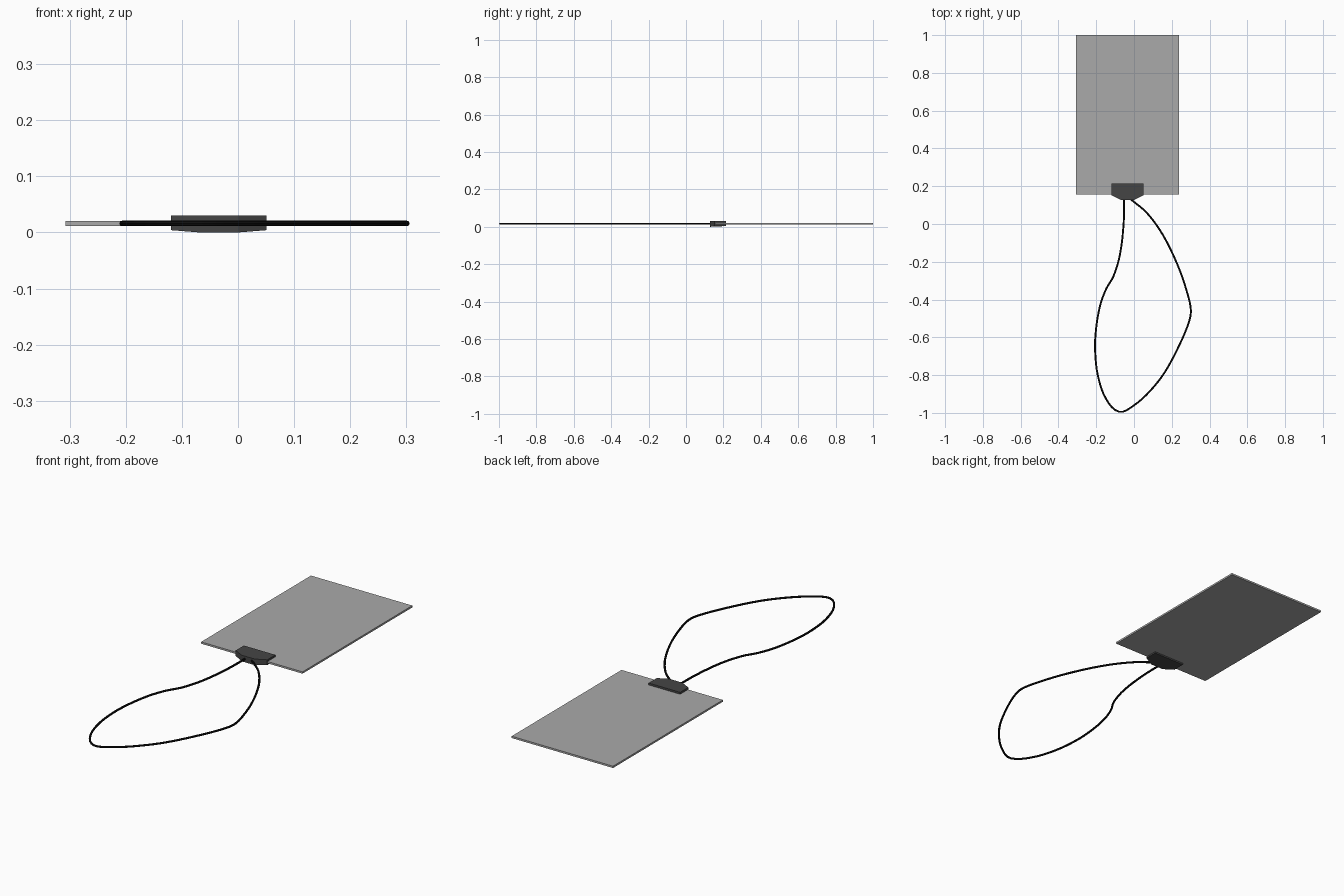
import bpy, bmesh
from mathutils import Vector

if "Cube" in bpy.data.objects:
    bpy.data.objects.remove(bpy.data.objects["Cube"])


def paint(obj, name, color):
    mat = bpy.data.materials.new(name)
    mat.diffuse_color = color
    mat.use_nodes = True
    mat.node_tree.nodes["Principled BSDF"].inputs["Base Color"].default_value = mat.diffuse_color
    obj.data.materials.append(mat)


def loft(name, rings):
    """Closed solid through rings of equal vertex count, listed bottom to top."""
    bm = bmesh.new()
    loops = [[bm.verts.new(p) for p in ring] for ring in rings]
    n = len(loops[0])
    for a, b in zip(loops, loops[1:]):
        for i in range(n):
            j = (i + 1) % n
            bm.faces.new((a[i], a[j], b[j], b[i]))
    bm.faces.new(loops[0])
    bm.faces.new(loops[-1])
    bmesh.ops.recalc_face_normals(bm, faces=bm.faces)
    mesh = bpy.data.meshes.new(name)
    bm.to_mesh(mesh)
    bm.free()
    obj = bpy.data.objects.new(name, mesh)
    bpy.context.collection.objects.link(obj)
    return obj


# Thin badge card
card_outline = [(-0.307, 0.155), (0.239, 0.155), (0.239, 1.0), (-0.307, 1.0)]
card = loft("card", [[(x, y, z) for x, y in card_outline] for z in (0.0115, 0.0205)])
paint(card, "card_grey", (0.4, 0.4, 0.4, 0.7))

# Clip: chamfered front corners, underside sloping down toward the front middle
clip_outline = [(-0.119, 0.215, 0.004), (-0.119, 0.152, 0.004), (-0.069, 0.127, 0.0),
                (0.001, 0.127, 0.0), (0.051, 0.152, 0.004), (0.051, 0.215, 0.004)]
clip = loft("clip", [[(x, y, z) for x, y, z in clip_outline],
                     [(x, y, 0.03) for x, y, z in clip_outline]])
paint(clip, "clip_dark", (0.06, 0.06, 0.06, 1))

# Lanyard cord: round tube along a smooth loop, both ends inside the clip
path = [(-0.052, 0.145), (-0.055, 0.0), (-0.074, -0.16), (-0.108, -0.275),
        (-0.148, -0.345), (-0.18, -0.434), (-0.201, -0.556), (-0.206, -0.67),
        (-0.191, -0.804), (-0.148, -0.926), (-0.079, -0.994), (0.0, -0.96),
        (0.085, -0.884), (0.164, -0.783), (0.243, -0.635), (0.291, -0.518),
        (0.301, -0.455), (0.282, -0.365), (0.233, -0.222), (0.153, -0.058),
        (0.069, 0.058), (-0.01, 0.125), (-0.034, 0.145)]
curve = bpy.data.curves.new("cord", "CURVE")
curve.dimensions = "3D"
curve.bevel_depth = 0.005
curve.bevel_resolution = 2
curve.resolution_u = 4
curve.use_fill_caps = True
spline = curve.splines.new("BEZIER")
spline.bezier_points.add(len(path) - 1)
pts = [Vector((x, y, 0.016)) for x, y in path]
for i, bp in enumerate(spline.bezier_points):
    prev, nxt = pts[max(i - 1, 0)], pts[min(i + 1, len(pts) - 1)]
    t = (nxt - prev).normalized()
    bp.handle_left_type = bp.handle_right_type = "FREE"
    bp.co = pts[i]
    bp.handle_left = pts[i] - t * (pts[i] - prev).length / 3
    bp.handle_right = pts[i] + t * (nxt - pts[i]).length / 3
cord = bpy.data.objects.new("cord", curve)
bpy.context.collection.objects.link(cord)

# Turn the cord into a smooth mesh
bpy.ops.object.select_all(action="DESELECT")
cord.select_set(True)
bpy.context.view_layer.objects.active = cord
bpy.ops.object.convert(target="MESH")
bpy.ops.object.shade_smooth_by_angle()
paint(bpy.context.object, "cord_black", (0.005, 0.005, 0.005, 1))
